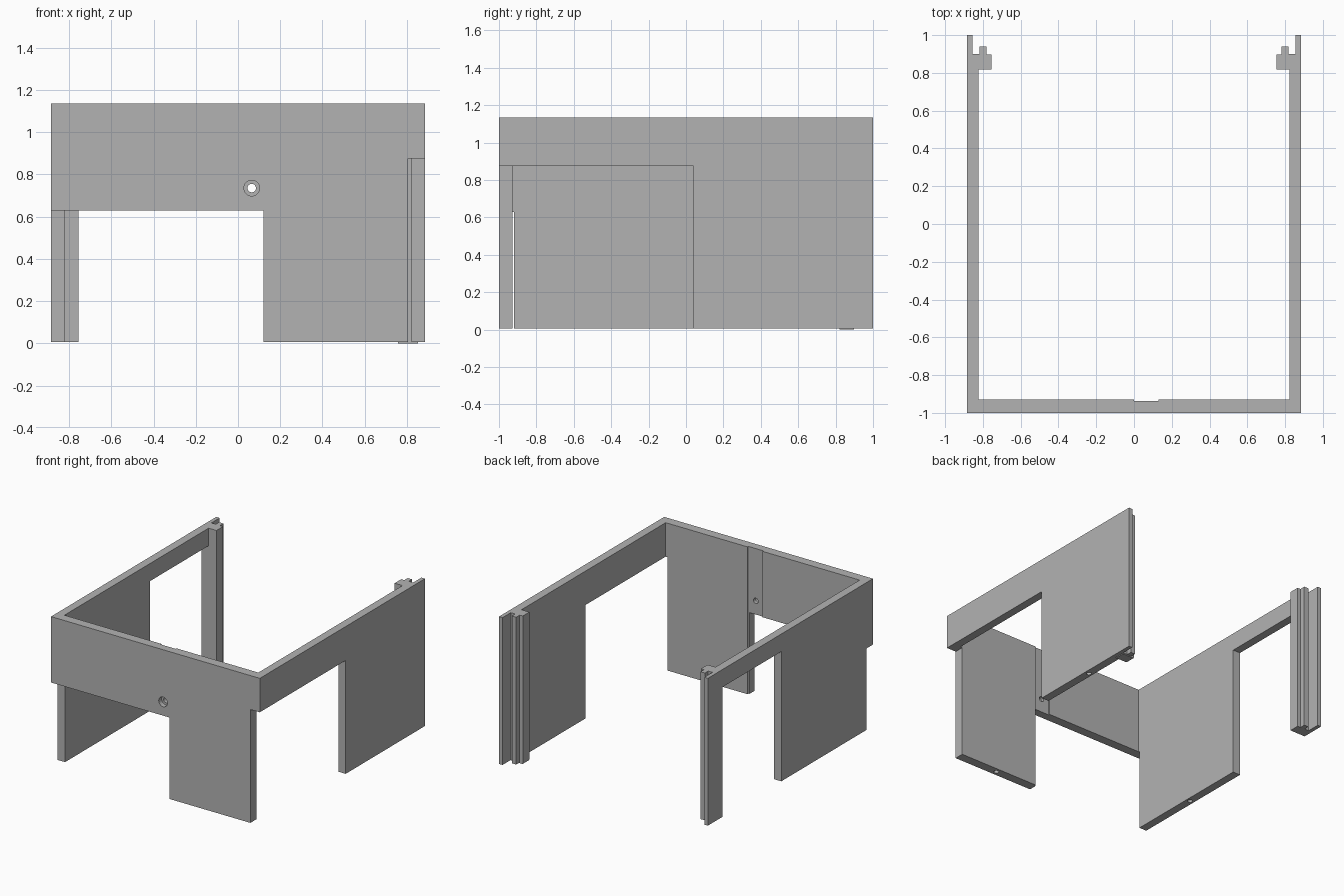
import bpy, bmesh
from mathutils import Matrix, Vector

default = bpy.data.objects.get("Cube")
if default:
    bpy.data.objects.remove(default, do_unlink=True)

grey = bpy.data.materials.new("plain_grey")
grey.use_nodes = True
grey.diffuse_color = (0.45, 0.45, 0.45, 1)
grey.node_tree.nodes["Principled BSDF"].inputs["Base Color"].default_value = grey.diffuse_color


def finish(name, bm):
    bmesh.ops.recalc_face_normals(bm, faces=bm.faces[:])
    mesh = bpy.data.meshes.new(name)
    bm.to_mesh(mesh)
    bm.free()
    mesh.materials.append(grey)
    obj = bpy.data.objects.new(name, mesh)
    bpy.context.collection.objects.link(obj)
    return obj


def extrude_profile(name, points, z0, z1):
    bm = bmesh.new()
    face = bm.faces.new([bm.verts.new((x, y, z0)) for x, y in points])
    top = bmesh.ops.extrude_face_region(bm, geom=[face])["geom"]
    bmesh.ops.translate(bm, vec=(0, 0, z1 - z0),
                        verts=[v for v in top if isinstance(v, bmesh.types.BMVert)])
    return finish(name, bm)


def box(name, low, high):
    (x0, y0, z0), (x1, y1, z1) = low, high
    return extrude_profile(name, [(x0, y0), (x1, y0), (x1, y1), (x0, y1)], z0, z1)


def cylinder(name, centre, radius, depth, axis):
    bm = bmesh.new()
    turn = Vector((0, 0, 1)).rotation_difference(Vector(axis)).to_matrix().to_4x4()
    bmesh.ops.create_cone(bm, cap_ends=True, segments=32, radius1=radius,
                          radius2=radius, depth=depth,
                          matrix=Matrix.Translation(centre) @ turn)
    return finish(name, bm)


# Three-sided wall with grooved rear posts, as one plan profile
BASE, TOP = 0.006, 1.135
IN = 0.822
FRONT_IN = -0.928
post = [(0.885, -1), (0.885, 1), (0.855, 1), (0.855, 0.9), (0.818, 0.9), (0.818, 0.94),
        (0.781, 0.94), (0.781, 0.898), (0.755, 0.898), (0.755, 0.818), (IN, 0.818),
        (IN, FRONT_IN)]
recess = [(0.13, FRONT_IN), (0.13, -0.938), (0, -0.938), (0, FRONT_IN)]
outline = post + recess + [(-x, y) for x, y in reversed(post)]
walls = extrude_profile("walls", outline, BASE, TOP)

# Openings and screw holes
cutters = [
    box("front_opening_cutter", (-1, -1.1, -0.1), (0.12, -0.92, 0.63)),
    box("left_opening_cutter", (0.805, -1.1, -0.1), (1, 0.04, 0.875)),
    box("right_opening_cutter", (-1, 0.11, -0.1), (-0.7, 0.82, 1.0)),
    cylinder("hole_cutter", (0.065, -0.95, 0.735), 0.02, 0.3, (0, 1, 0)),
    cylinder("counterbore_cutter", (0.065, -1, 0.735), 0.037, 0.07, (0, 1, 0)),
]
for x, y in [(0.46, -0.964), (-0.853, -0.4), (0.853, 0.52)]:
    cutters.append(cylinder("base_hole_cutter", (x, y, 0), 0.018, 0.2, (0, 0, 1)))

for cutter in cutters:
    cutter.hide_render = True
    cutter.hide_viewport = False
    cutter.display_type = 'WIRE'
    mod = walls.modifiers.new(cutter.name, 'BOOLEAN')
    mod.operation = 'DIFFERENCE'
    mod.solver = 'EXACT'
    mod.object = cutter

# Bake the cuts, then drop the cutters
bpy.context.view_layer.update()
depsgraph = bpy.context.evaluated_depsgraph_get()
baked = bpy.data.meshes.new_from_object(walls.evaluated_get(depsgraph))
walls.modifiers.clear()
walls.data = baked
for cutter in cutters:
    bpy.data.objects.remove(cutter, do_unlink=True)

# Thin foot under the left rear post
box("post_foot", (0.757, 0.82, 0), (0.853, 0.897, BASE))
